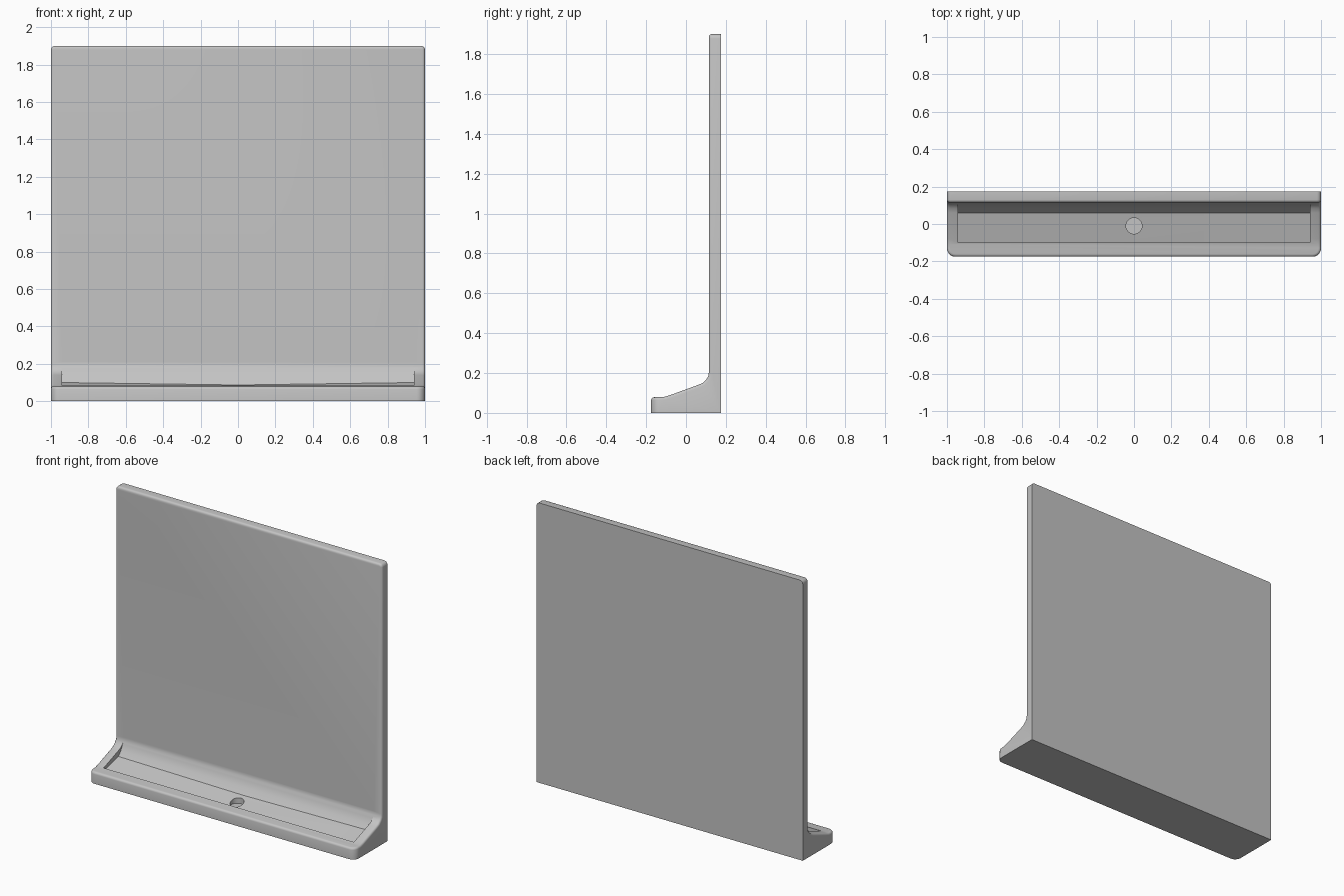
import bpy
import bmesh
from math import radians

if "Cube" in bpy.data.objects:
    bpy.data.objects.remove(bpy.data.objects["Cube"], do_unlink=True)

# Single stone-grey material
grey = bpy.data.materials.new("light grey")
grey.use_nodes = True
colour = (0.55, 0.55, 0.55, 1)
grey.diffuse_color = colour
grey.node_tree.nodes["Principled BSDF"].inputs["Base Color"].default_value = colour


def loft(sections):
    """Closed solid through matching (x, [(y, z), ...]) sections."""
    bm = bmesh.new()
    rings = [[bm.verts.new((x, y, z)) for y, z in pts] for x, pts in sections]
    for a, b in zip(rings, rings[1:]):
        for i in range(len(a)):
            j = (i + 1) % len(a)
            bm.faces.new((a[i], a[j], b[j], b[i]))
    bm.faces.new(rings[0])
    bm.faces.new(rings[-1])
    bmesh.ops.recalc_face_normals(bm, faces=bm.faces)
    return bm


def to_object(bm, name):
    mesh = bpy.data.meshes.new(name)
    bm.to_mesh(mesh)
    bm.free()
    mesh.materials.append(grey)
    obj = bpy.data.objects.new(name, mesh)
    bpy.context.collection.objects.link(obj)
    return obj


def round_edges(bm, test, radius, segments):
    edges = [e for e in bm.edges if test(e)]
    bmesh.ops.bevel(bm, geom=edges, offset=radius, segments=segments,
                    profile=0.5, affect='EDGES', clamp_overlap=True)


def spans(e, axis):
    """True when the edge runs along one axis."""
    d = (e.verts[1].co - e.verts[0].co).normalized()
    return abs(d[axis]) > 0.99


def middle(e):
    return (e.verts[0].co + e.verts[1].co) / 2


# Wall panel and tray body: one side profile swept across the width
BACK, FACE, FRONT, TOP = 0.175, 0.115, -0.175, 1.9
side = [(BACK, 0), (FRONT, 0), (FRONT, 0.078), (-0.11, 0.08), (-0.08, 0.089),
        (0.06, 0.14), (0.085, 0.151), (0.102, 0.168), (0.112, 0.185),
        (FACE, 0.205), (FACE, TOP), (BACK, TOP)]
bm = loft([(-1, side), (1, side)])
round_edges(bm, lambda e: spans(e, 2) and middle(e).y < FRONT + 0.01, 0.045, 6)
round_edges(bm, lambda e: spans(e, 1) and middle(e).z > TOP - 0.01, 0.022, 4)
round_edges(bm, lambda e: e.calc_face_angle(0) > radians(50)
            and middle(e).y < BACK - 0.01 and middle(e).z > 0.01
            and not (spans(e, 1) and middle(e).z > TOP - 0.03), 0.014, 3)
body = to_object(bm, "wall_panel_and_tray")


# Tray recess: floor falls towards the middle, with a cove up to the panel
def recess(drop):
    return [(-0.1, 0.3), (-0.1, 0.06 - drop), (0.06, 0.1 - drop * 0.6),
            (0.085, 0.128), (0.105, 0.165), (FACE, 0.21), (0.1, 0.3)]


recess_cutter = to_object(
    loft([(-0.94, recess(0)), (0, recess(0.022)), (0.94, recess(0))]),
    "tray_recess_cutter")

# Round drain cut into the tray floor
bm = bmesh.new()
bmesh.ops.create_cone(bm, cap_ends=True, segments=32, radius1=0.043,
                      radius2=0.043, depth=0.2)
bmesh.ops.translate(bm, verts=bm.verts, vec=(0, -0.01, 0.14))
drain_cutter = to_object(bm, "drain_cutter")

for cutter in (recess_cutter, drain_cutter):
    cutter.hide_render = True
    cutter.hide_viewport = True
    cut = body.modifiers.new(cutter.name, 'BOOLEAN')
    cut.operation = 'DIFFERENCE'
    cut.solver = 'EXACT'
    cut.object = cutter

# Apply the cuts, then shade smooth while keeping edges sharp
bpy.context.view_layer.update()
bpy.ops.object.select_all(action='DESELECT')
body.select_set(True)
bpy.context.view_layer.objects.active = body
for name in [m.name for m in body.modifiers]:
    bpy.ops.object.modifier_apply(modifier=name)
for cutter in (recess_cutter, drain_cutter):
    bpy.data.objects.remove(cutter, do_unlink=True)
bpy.ops.object.shade_smooth_by_angle(angle=radians(35))
